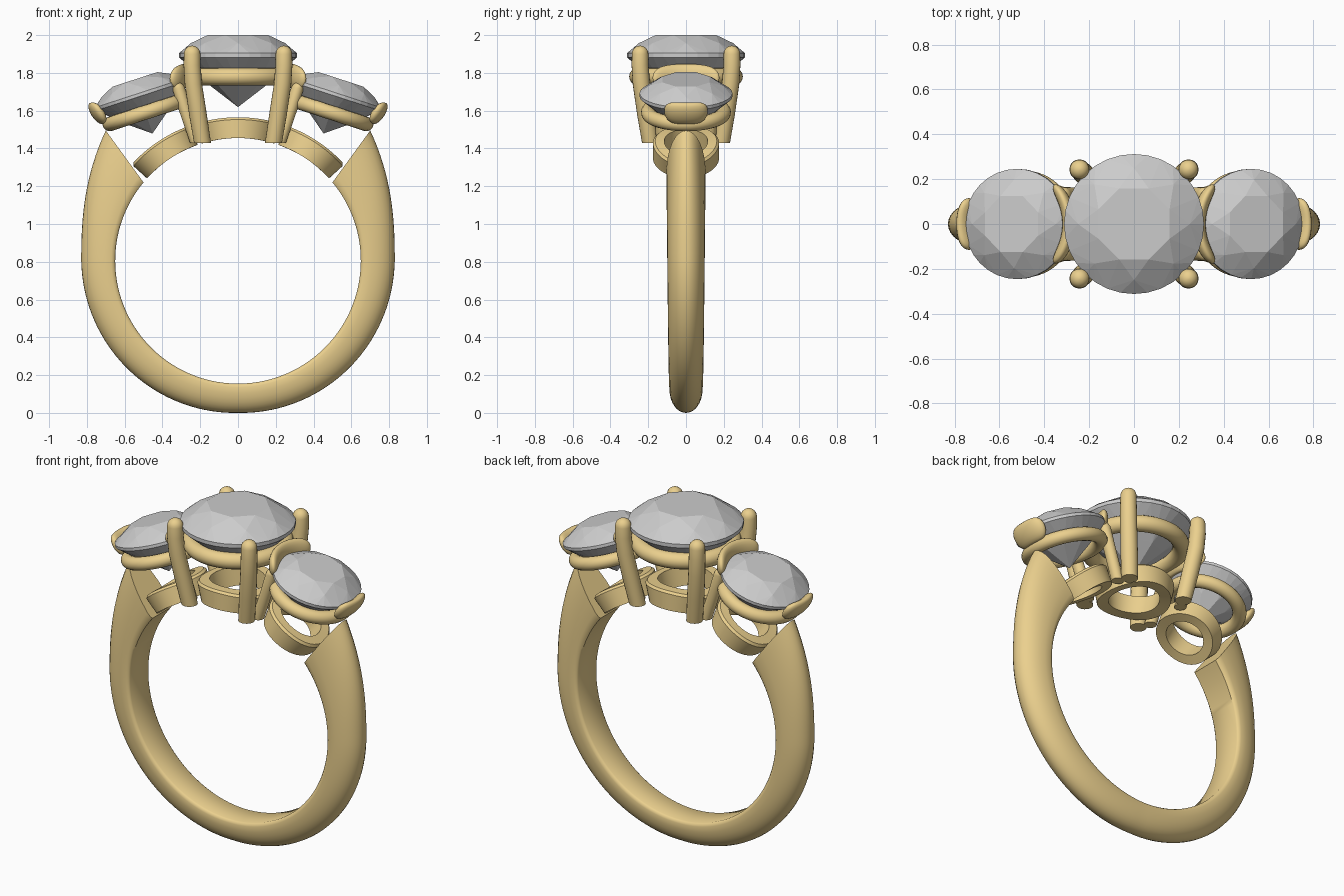
import bpy, bmesh
from math import sin, cos, pi, radians, sqrt
from mathutils import Vector, Matrix

if "Cube" in bpy.data.objects:
    bpy.data.objects.remove(bpy.data.objects["Cube"])

CZ, R_IN, R_OUT = 0.805, 0.65, 0.76      # finger hole centre height, base arc radii
gold = bpy.data.materials.new("gold")
gold.diffuse_color = (0.83, 0.63, 0.27, 1)
gold.use_nodes = True
gold.node_tree.nodes["Principled BSDF"].inputs["Base Color"].default_value = gold.diffuse_color
SIDE = Matrix.Translation((0.52, 0, 1.686)) @ Matrix.Rotation(radians(18), 4, 'Y')


def finish(bm, name, mat=gold, mirror=(False, False), smooth=True):
    bmesh.ops.recalc_face_normals(bm, faces=bm.faces)
    me = bpy.data.meshes.new(name)
    bm.to_mesh(me)
    bm.free()
    ob = bpy.data.objects.new(name, me)
    bpy.context.collection.objects.link(ob)
    if mat:
        me.materials.append(mat)
    if smooth:
        bpy.ops.object.select_all(action='DESELECT')
        ob.select_set(True)
        bpy.context.view_layer.objects.active = ob
        bpy.ops.object.shade_smooth_by_angle(angle=radians(40))
    if any(mirror):
        m = ob.modifiers.new("mirror", 'MIRROR')
        m.use_axis = (mirror[0], mirror[1], False)
        m.use_mirror_merge = False
    return ob


def loft(rings, name, closed=False, **kw):
    bm = bmesh.new()
    vs = [[bm.verts.new(p) for p in r] for r in rings]
    n, k = len(vs), len(vs[0])
    for i in range(n if closed else n - 1):
        a, b = vs[i], vs[(i + 1) % n]
        for j in range(k):
            bm.faces.new((a[j], a[(j + 1) % k], b[(j + 1) % k], b[j]))
    if not closed:
        bm.faces.new(vs[0])
        bm.faces.new(vs[-1])
    return finish(bm, name, **kw)


def rod(path, name, dome=True, **kw):
    """Round rod through (point, radius) pairs, with a domed first end."""
    pts = [(Vector(p), r) for p, r in path]
    if dome:
        p, r = pts[0]
        d = (p - pts[1][0]).normalized()
        pts = [(p + d * r * sin(a), r * cos(a)) for a in (1.5, 1.2, 0.9, 0.6, 0.3)] + pts
    rings = [[p + Vector((r * cos(t), r * sin(t), 0))
              for t in [2 * pi * j / 20 for j in range(20)]] for p, r in pts]
    return loft(rings, name, **kw)


def torus(name, M, major, minor, drop, **kw):
    rings = []
    for i in range(64):
        t = 2 * pi * i / 64
        rings.append([M @ Vector(((major + minor * cos(s)) * cos(t),
                                  (major + minor * cos(s)) * sin(t),
                                  minor * sin(s) + drop))
                      for s in [2 * pi * j / 16 for j in range(16)]])
    return loft(rings, name, closed=True, **kw)


def gem(name, M, R, **kw):
    """Brilliant cut as a hull of table, crown, girdle, pavilion and culet."""
    bm = bmesh.new()
    for n, off, r, z in ((8, .5, .55, .34), (8, 0, .80, .20), (32, 0, 1, .03),
                         (32, 0, 1, -.04), (8, 0, .5, -.50), (1, 0, 0, -.885)):
        for i in range(n):
            t = 2 * pi * (i + off) / n
            bm.verts.new(M @ Vector((R * r * cos(t), R * r * sin(t), R * z)))
    bmesh.ops.convex_hull(bm, input=bm.verts)
    return finish(bm, name, mat=None, smooth=False, **kw)


def base_ring(name, phi0, r_out, r_in, **kw):
    """Flat ring wrapped round the finger hole arc; phi0 measured from the top."""
    rings = []
    for i in range(64):
        t = 2 * pi * i / 64
        ring = []
        for rho, r in ((r_in, R_IN), (r_out, R_IN), (r_out, R_OUT - .012),
                       (r_out - .012, R_OUT), (r_in, R_OUT)):
            phi = phi0 + rho * cos(t) / 0.7
            ring.append(Vector((r * sin(phi), rho * sin(t), CZ + r * cos(phi))))
        rings.append(ring)
    return loft(rings, name, closed=True, **kw)


def claw_bar(name, sign, half_angle, axis_mid):
    """Curved bar hugging the side gem's edge."""
    d = Vector((0.28, 0.96))
    rings = []
    for i in range(25):
        u = sin(pi / 2 * (i / 12 - 1)) * 0.998
        s = sqrt(1 - abs(u) ** 5)
        t = u * half_angle
        ring = []
        for j in range(20):
            q = 2 * pi * j / 20
            a, b = 0.066 * s * cos(q), 0.029 * s * sin(q)
            r = 0.248 + a * d.x + b * d.y
            z = axis_mid + a * d.y - b * d.x
            ring.append(SIDE @ Vector((sign * r * cos(t), r * sin(t), z)))
        rings.append(ring)
    return loft(rings, name, mirror=(True, False))


# Shank: domed section swept from the bottom up to both shoulders
right = []
for i in range(53):
    a = radians(-90 + 129.7 * i / 52)
    inner = Vector((R_IN * cos(a), 0, CZ + R_IN * sin(a)))
    if a < 0:
        r = 0.83 + 0.025 * a / (pi / 2)
        outer = Vector((r * cos(a), 0, CZ + r * sin(a)))
    else:
        t = a / radians(39.7)
        outer = Vector((0.83 - 0.13 * t ** 2.5, 0, CZ + 0.69 * t))
    w = 0.088 + 0.016 * i / 52
    sec = [(0, -.85), (.04, -.95)]
    for j in range(17):
        q = -pi / 2 + pi * j / 16
        sec.append((0.12 + 0.88 * abs(cos(q)) ** .9, sin(q)))
    sec += [(.04, .95), (0, .85)]
    right.append([inner.lerp(outer, d) + Vector((0, y * w, 0)) for d, y in sec])
left = [[Vector((-p.x, p.y, p.z)) for p in r] for r in right[:0:-1]]
loft(left + right, "shank")

# Base rings under the stones
base_ring("centre_base_ring", 0, 0.21, 0.145)
base_ring("side_base_rings", radians(33.5), 0.175, 0.115, mirror=(True, False))

# Stones
CENTRE = Matrix.Translation((0, 0, 1.895))
gem("centre_stone", CENTRE, 0.312)
gem("side_stones", SIDE, 0.246, mirror=(True, False))

# Seats
torus("centre_seat", CENTRE, 0.255, 0.046, -0.115)
torus("side_seats", SIDE, 0.2, 0.038, -0.1, mirror=(True, False))

# Centre prongs
rod([((.243, .243, 1.90), .044), ((.243, .243, 1.84), .045), ((.236, .236, 1.74), .046),
     ((.212, .212, 1.58), .047), ((.188, .188, 1.43), .045)],
    "centre_prongs", mirror=(True, True))

# Claws and inner struts of the side stones
claw_bar("outer_claws", 1, radians(27), -0.025)
claw_bar("inner_claws", -1, radians(44), 0.02)
rod([((.315, .13, 1.72), .034), ((.285, .13, 1.62), .034), ((.22, .125, 1.43), .034)],
    "inner_struts", mirror=(True, True))
